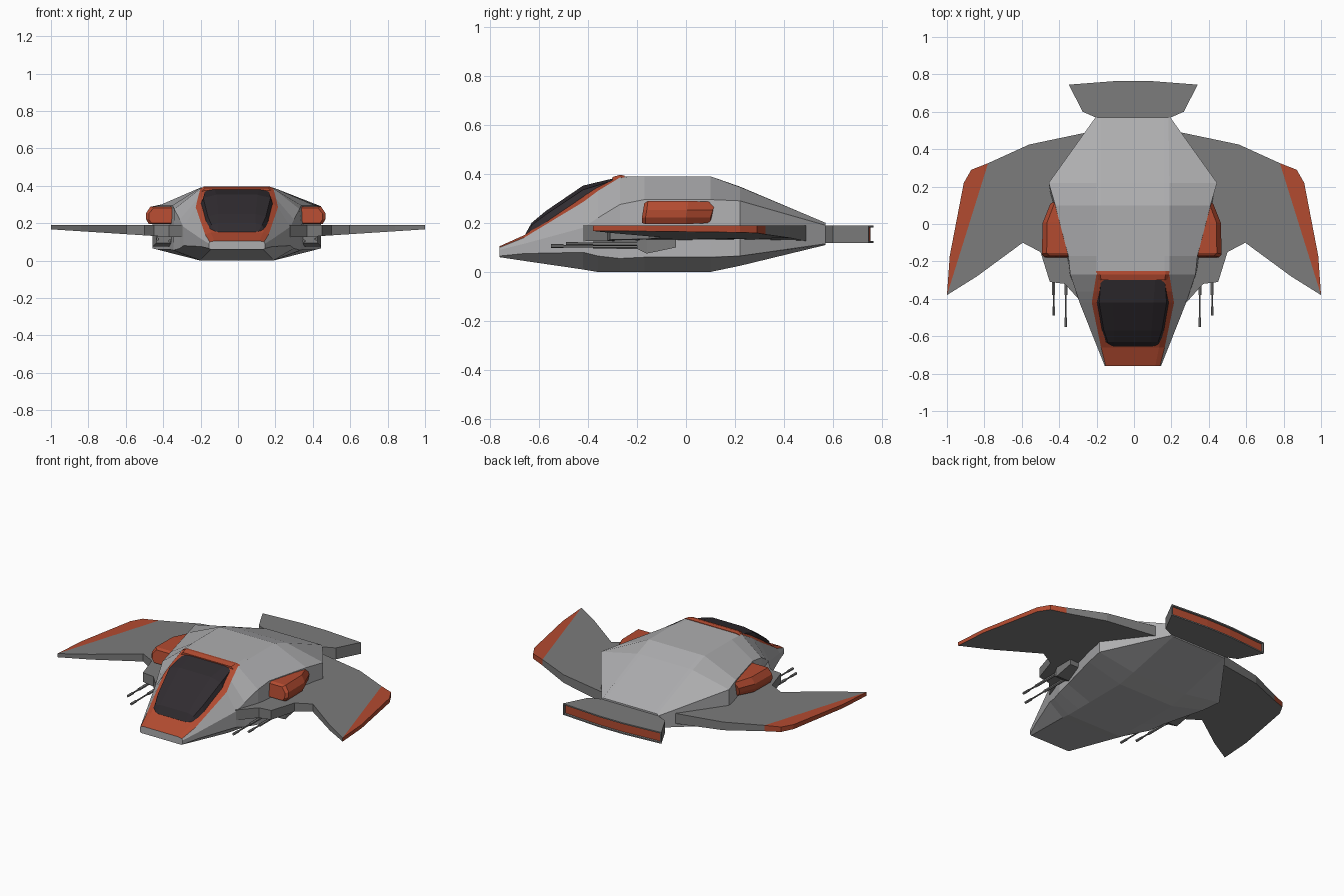
import bpy, bmesh
from mathutils import Vector

if "Cube" in bpy.data.objects:
    bpy.data.objects.remove(bpy.data.objects["Cube"])


def material(name, c):
    m = bpy.data.materials.new(name)
    m.diffuse_color = (*c, 1)
    m.use_nodes = True
    m.node_tree.nodes["Principled BSDF"].inputs["Base Color"].default_value = m.diffuse_color
    return m


HULL = material("hull_grey", (0.42, 0.42, 0.43))
DARK = material("wing_grey", (0.2, 0.2, 0.2))
RED = material("red_trim", (0.45, 0.07, 0.03))
GLASS = material("dark_glass", (0.03, 0.025, 0.03))


def finish(bm, name, mats, x=0.0, mirror=False):
    bmesh.ops.recalc_face_normals(bm, faces=bm.faces)
    me = bpy.data.meshes.new(name)
    bm.to_mesh(me)
    bm.free()
    for m in mats:
        me.materials.append(m)
    ob = bpy.data.objects.new(name, me)
    bpy.context.collection.objects.link(ob)
    ob.location.x = x
    if mirror:
        ob.modifiers.new("mirror", 'MIRROR').use_mirror_merge = False
    return ob


def loft(rings, red=lambda i, j: False):
    """Skin closed rings of points, cap both ends."""
    bm = bmesh.new()
    vs = [[bm.verts.new(p) for p in r] for r in rings]
    n = len(vs[0])
    for i in range(len(vs) - 1):
        for j in range(n):
            k = (j + 1) % n
            f = bm.faces.new((vs[i][j], vs[i][k], vs[i + 1][k], vs[i + 1][j]))
            f.material_index = int(red(i, j))
    bm.faces.new(vs[0])
    bm.faces.new(vs[-1])
    return bm


def symmetric(sections):
    """(y, half profile of x,z from top to bottom) -> full rings."""
    return [[(x, y, z) for x, z in h] + [(-x, y, z) for x, z in reversed(h)]
            for y, h in sections]


# Hull: frame inner, frame outer, shoulder, lower side, keel edge
hull = [
    (-0.76, [(.12, .105), (.145, .10), (.15, .09), (.15, .065), (.14, .06)]),
    (-0.66, [(.14, .15), (.17, .14), (.19, .115), (.19, .075), (.155, .045)]),
    (-0.42, [(.185, .31), (.22, .285), (.285, .18), (.285, .08), (.19, .01)]),
    (-0.36, [(.18, .345), (.21, .33), (.305, .22), (.305, .065), (.195, .0)]),
    (-0.27, [(.17, .39), (.195, .385), (.335, .275), (.34, .055), (.195, .0)]),
    (-0.17, [(.17, .39), (.195, .39), (.345, .295), (.36, .06), (.195, .0)]),
    (0.10, [(.17, .39), (.195, .39), (.415, .295), (.43, .06), (.195, .0)]),
    (0.22, [(.17, .348), (.195, .346), (.45, .29), (.45, .065), (.195, .025)]),
    (0.57, [(.17, .20), (.19, .20), (.2, .19), (.2, .115), (.19, .11)]),
]
finish(loft(symmetric(hull), lambda i, j: i < 4 and j in (0, 8, 9)),
       "hull", [HULL, RED], -0.006)

# Red bar across the top of the canopy
bar = [(-0.30, [(.17, .387), (.195, .36), (.16, .355)]),
       (-0.27, [(.175, .396), (.197, .383), (.17, .37)]),
       (-0.25, [(.175, .393), (.197, .386), (.17, .37)])]
finish(loft(symmetric(bar)), "canopy_crossbar", [RED], -0.006)

# Faceted canopy glass
glass = [(-0.29, [(.12, .383), (.17, .375), (.175, .355)]),
         (-0.42, [(.11, .352), (.18, .335), (.197, .29)]),
         (-0.57, [(.10, .25), (.155, .235), (.172, .185)]),
         (-0.63, [(.10, .20), (.135, .19), (.155, .15)]),
         (-0.655, [(.10, .155), (.11, .15), (.13, .14)])]
finish(loft(symmetric(glass)), "canopy_glass", [GLASS], -0.006)


# Swept wings: flat top, thinning underside, red outer tip
def wing_panel(bm, pts, red):
    top = [bm.verts.new((x, y, .19)) for x, y in pts]
    bot = [bm.verts.new((x, y, .125 + .042 * max(0, x - .35) / .65))
           for x, y in pts]
    bm.faces.new(top).material_index = red
    bm.faces.new(bot)
    for i in range(len(pts)):
        k = (i + 1) % len(pts)
        f = bm.faces.new((top[i], top[k], bot[k], bot[i]))
        f.material_index = red


bm = bmesh.new()
wing_panel(bm, [(.2, -.40), (.28, -.42), (.37, -.32), (.45, -.31), (.5, -.15),
                (.595, -.10), (.84, -.28), (1, -.38), (.78, .325), (.56, .425),
                (.25, .49), (.15, .49)], 0)
wing_panel(bm, [(1, -.38), (.985, -.17), (.91, .22), (.87, .29), (.78, .325)], 1)
finish(bm, "wings", [DARK, RED], 0, True)

# Red side pods with chamfered outer flank and tapered tail
def pod_ring(y, inner, outer, lo, hi, lean):
    mid = (lo + hi) / 2
    return [(inner, y, lo), (outer - .015, y, lo), (outer, y, mid - .02),
            (outer, y + lean / 2, mid + .01), (outer - .025, y + lean, hi),
            (inner, y + lean, hi)]


finish(loft([pod_ring(-.18, .335, .465, .20, .28, .01),
             pod_ring(-.165, .335, .48, .195, .29, .01),
             pod_ring(.0, .335, .477, .195, .29, .01),
             pod_ring(.10, .335, .435, .20, .285, .02)]),
       "side_pods", [RED], -0.012, True)


# Gun mounts and barrels under the wing roots
def ring_box(y, x0, x1, z0, z1):
    return [(x0, y, z0), (x1, y, z0), (x1, y, z1), (x0, y, z1)]


finish(loft([ring_box(-.20, .35, .43, .095, .128),
             ring_box(-.16, .32, .45, .075, .14),
             ring_box(-.04, .32, .45, .10, .15)]),
       "gun_mounts", [DARK], -0.006, True)
for name, x, z, tip in (("inner", .358, .105, -.55), ("outer", .424, .115, -.49)):
    bm = bmesh.new()
    for r, y0, y1 in ((.009, -.15, -.38), (.005, -.36, tip), (.008, tip + .05, tip)):
        vs = bmesh.ops.create_cone(bm, cap_ends=True, segments=6, radius1=r,
                                   radius2=r, depth=abs(y1 - y0))["verts"]
        for v in vs:
            v.co = Vector((x + v.co.x, (y0 + y1) / 2 + v.co.z, z + v.co.y))
    finish(bm, name + "_gun_barrels", [DARK], -0.006, True)

# Tail exhaust: flared slab with a recessed red rear face
half = [(.19, .565), (.27, .60), (.345, .745), (.085, .765)]
outline = half + [(-x, y) for x, y in reversed(half)]
bm = loft([[(x, y, z) for x, y in outline] for z in (.118, .19)])
bm.faces.ensure_lookup_table()
bm.normal_update()
bmesh.ops.recalc_face_normals(bm, faces=bm.faces)
rear = [f for f in bm.faces if f.calc_center_median().y > .74]
bmesh.ops.inset_region(bm, faces=rear, thickness=.008, use_even_offset=True)
bmesh.ops.inset_region(bm, faces=rear, thickness=.001, depth=-.012)
for f in rear:
    f.material_index = 1
finish(bm, "tail_exhaust", [DARK, RED], -0.004)
